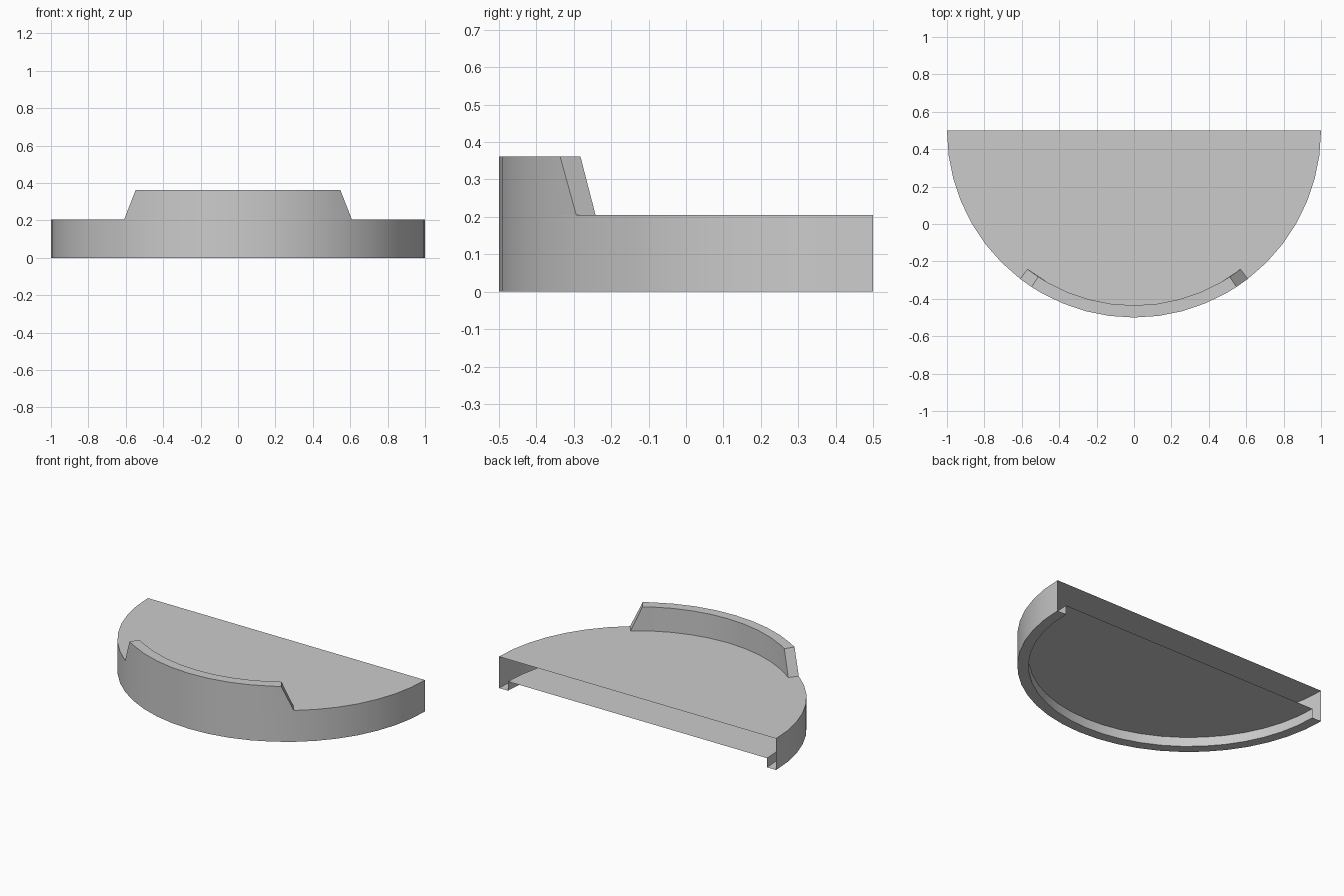
import bpy, bmesh
from math import sin, cos, radians

cube = bpy.data.objects.get("Cube")
if cube:
    bpy.data.objects.remove(cube)

BACK = 0.5          # y of the open straight edge
INNER = 0.935       # inside radius of the rim and lip
DECK, FLOOR, LIP_TOP = 0.205, 0.06, 0.362

grey = bpy.data.materials.new("plain grey")
grey.use_nodes = True
colour = (0.6, 0.6, 0.6, 1)
grey.diffuse_color = colour
grey.node_tree.nodes["Principled BSDF"].inputs["Base Color"].default_value = colour


def point(radius, angle, z):
    """Point on the half circle; angle 0 is the front."""
    a = radians(angle)
    return (radius * sin(a), BACK - radius * cos(a), z)


def sweep(bm, rings):
    """Join neighbouring rows of points with quads."""
    rows = [[bm.verts.new(p) for p in ring] for ring in rings]
    for low, high in zip(rows, rows[1:]):
        for i in range(len(low) - 1):
            bm.faces.new((low[i], low[i + 1], high[i + 1], high[i]))
    return rows


def finish(bm, name):
    mesh = bpy.data.meshes.new(name)
    bm.to_mesh(mesh)
    bm.free()
    mesh.materials.append(grey)
    obj = bpy.data.objects.new(name, mesh)
    bpy.context.collection.objects.link(obj)
    bpy.ops.object.select_all(action="DESELECT")
    obj.select_set(True)
    bpy.context.view_layer.objects.active = obj
    bpy.ops.object.shade_smooth_by_angle(angle=radians(30))


# Half-round tray: floor, foot ring and outer wall up to the deck, open at the back
angles = [-90 + 7.5 * i for i in range(25)]
profile = [(INNER, FLOOR), (INNER, 0), (1, 0), (1, DECK)]
bm = bmesh.new()
rows = sweep(bm, [[point(r, a, z) for a in angles] for r, z in profile])
bm.faces.new(list(reversed(rows[0])))
bm.faces.new(rows[-1])
finish(bm, "half_round_tray")

# Raised front lip with sloping ends
base = [-37.5 + 7.5 * i for i in range(11)]
crest = [-33.2] + base[1:-1] + [33.2]
bm = bmesh.new()
rows = sweep(bm, [
    [point(1, a, DECK) for a in base],
    [point(1, a, LIP_TOP) for a in crest],
    [point(INNER, a, LIP_TOP) for a in crest],
    [point(INNER, a, DECK) for a in base],
])
bm.faces.new([row[0] for row in rows])
bm.faces.new([row[-1] for row in reversed(rows)])
finish(bm, "front_lip")
